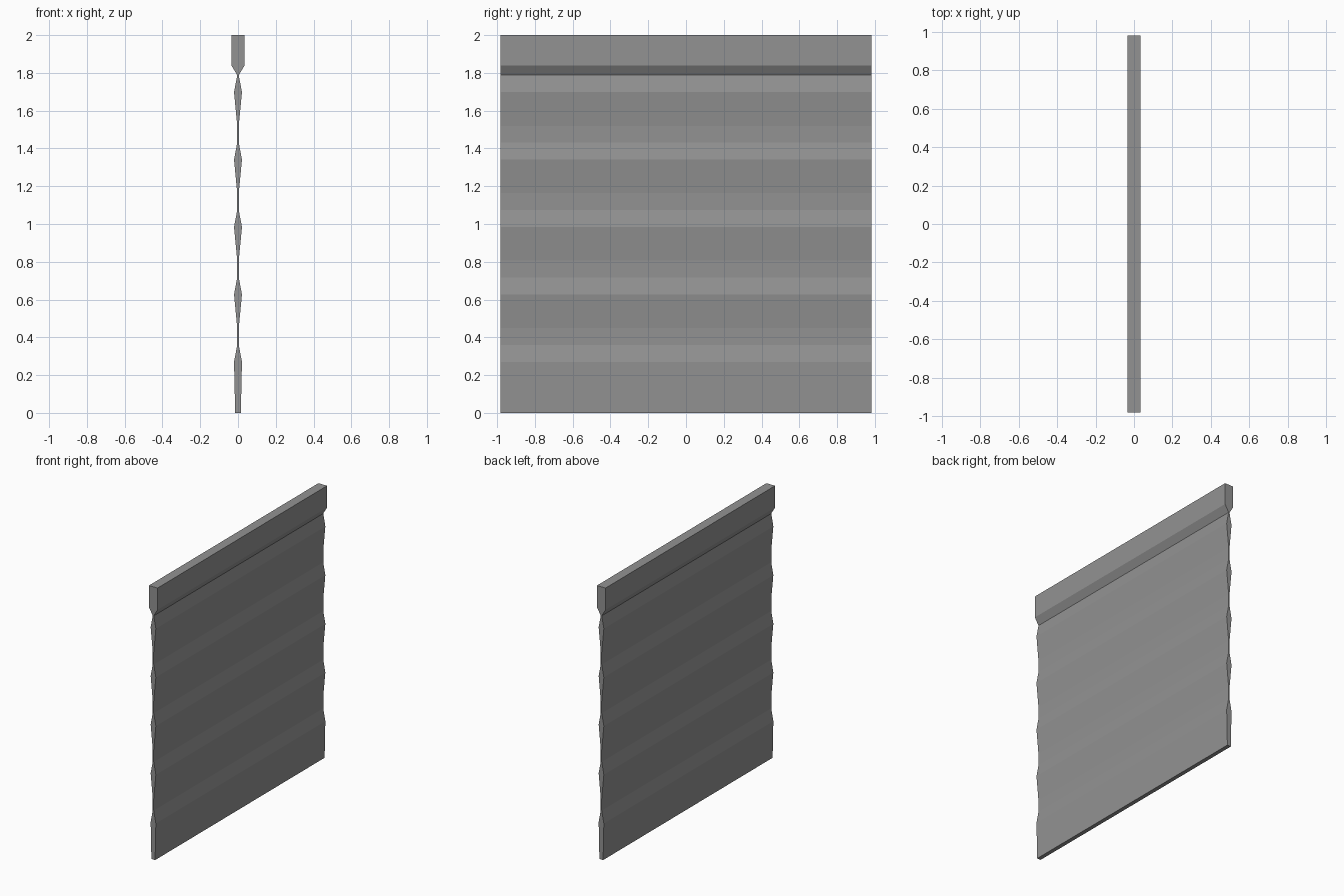
import bpy
import bmesh

if "Cube" in bpy.data.objects:
    bpy.data.objects.remove(bpy.data.objects["Cube"])

HALF_LENGTH = 0.982
THIN, WIDE = 0.004, 0.021
PITCH = 0.357

dark_grey = bpy.data.materials.new("dark_grey")
dark_grey.diffuse_color = (0.29, 0.29, 0.29, 1.0)
dark_grey.use_nodes = True
dark_grey.node_tree.nodes["Principled BSDF"].inputs["Base Color"].default_value = dark_grey.diffuse_color


def extrude_profile(name, half_profile):
    """Mirror (half width, z) points across x = 0 and extrude along y."""
    outline = half_profile + [(-x, z) for x, z in reversed(half_profile)]
    n = len(outline)
    verts = [(x, y, z) for y in (-HALF_LENGTH, HALF_LENGTH) for x, z in outline]
    faces = []
    # end caps as a strip of quads, since the outline is concave
    for i in range(len(half_profile) - 1):
        j = n - 1 - i
        faces.append((i, i + 1, j - 1, j))
        faces.append((n + j, n + j - 1, n + i + 1, n + i))
    # long sides
    for i in range(n):
        k = (i + 1) % n
        faces.append((i, n + i, n + k, k))
    mesh = bpy.data.meshes.new(name)
    mesh.from_pydata(verts, [], faces)
    # outward normals
    bm = bmesh.new()
    bm.from_mesh(mesh)
    bmesh.ops.recalc_face_normals(bm, faces=bm.faces)
    bm.to_mesh(mesh)
    bm.free()
    mesh.materials.append(dark_grey)
    obj = bpy.data.objects.new(name, mesh)
    bpy.context.collection.objects.link(obj)
    return obj


# Slatted curtain: bottom bar, then repeated bulges joined by thin webs
slats = [(0.015, 0.0), (WIDE, 0.27), (THIN, 0.36)]
for i in range(1, 5):
    z = 0.36 + PITCH * i
    slats += [(THIN, z - 0.268), (WIDE, z - 0.09), (THIN, z)]
extrude_profile("shutter_curtain", slats)

# Header box with a tapered underside
extrude_profile("header_box", [(THIN, slats[-1][1]), (0.035, 1.84), (0.035, 2.0)])
